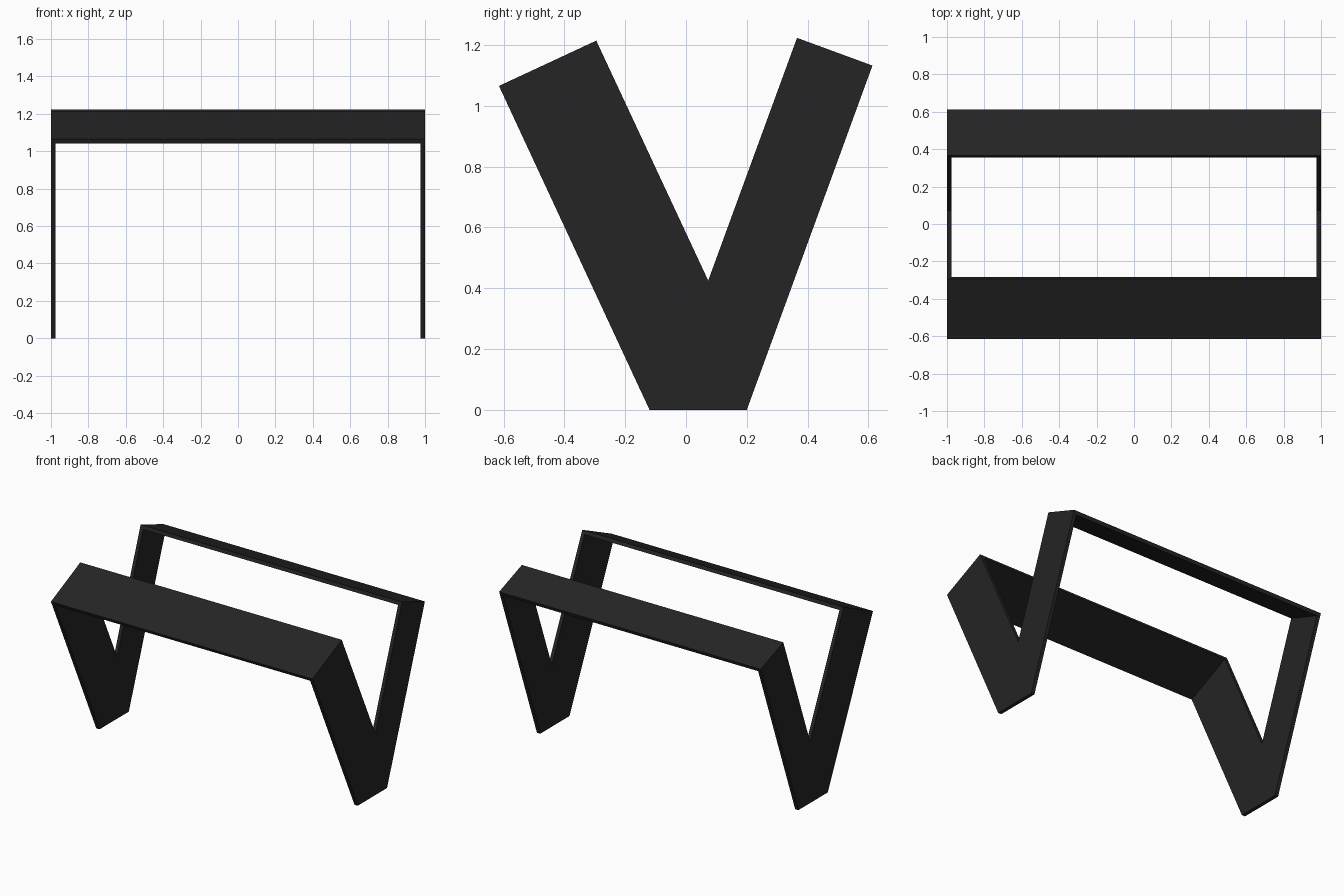
import bpy

cube = bpy.data.objects.get("Cube")
if cube:
    bpy.data.objects.remove(cube, do_unlink=True)

THICK = 0.025

# Matte black finish
black = bpy.data.materials.new("matte_black")
black.use_nodes = True
COLOUR = (0.018, 0.018, 0.018, 1)
black.diffuse_color = COLOUR
black.node_tree.nodes["Principled BSDF"].inputs["Base Color"].default_value = COLOUR


def extrude_profile(name, profile, x0, x1):
    """Make a flat-shaded prism from a (y, z) outline, running from x0 to x1."""
    n = len(profile)
    verts = [(x, y, z) for x in (x0, x1) for y, z in profile]
    faces = [tuple(reversed(range(n))), tuple(range(n, 2 * n))]
    faces += [(i, (i + 1) % n, n + (i + 1) % n, n + i) for i in range(n)]
    mesh = bpy.data.meshes.new(name)
    mesh.from_pydata(verts, [], faces)
    mesh.materials.append(black)
    obj = bpy.data.objects.new(name, mesh)
    bpy.context.collection.objects.link(obj)
    return obj


# Corners of the V-shaped side, counter-clockwise in (y, z)
front_outer, front_inner = (-0.615, 1.065), (-0.295, 1.214)
back_inner, back_outer = (0.365, 1.223), (0.613, 1.132)
crotch, foot_back, foot_front = (0.073, 0.425), (0.2, 0), (-0.12, 0)
side = [foot_front, foot_back, back_outer, back_inner, crotch, front_inner, front_outer]

# V-shaped side panels
extrude_profile("left_side_panel", side, 1 - THICK, 1)
extrude_profile("right_side_panel", side, -1, -1 + THICK)


def cross_board(name, a, b):
    """Board just under the edge a-b, spanning between the side panels."""
    dy, dz = b[0] - a[0], b[1] - a[1]
    length = (dy * dy + dz * dz) ** 0.5
    oy, oz = dz / length * THICK, -dy / length * THICK
    lower = [(b[0] + oy, b[1] + oz), (a[0] + oy, a[1] + oz)]
    extrude_profile(name, [lower[1], lower[0], b, a], -1 + THICK, 1 - THICK)


# Tilted boards joining the tops of the legs
cross_board("front_board", front_outer, front_inner)
cross_board("back_board", back_inner, back_outer)
